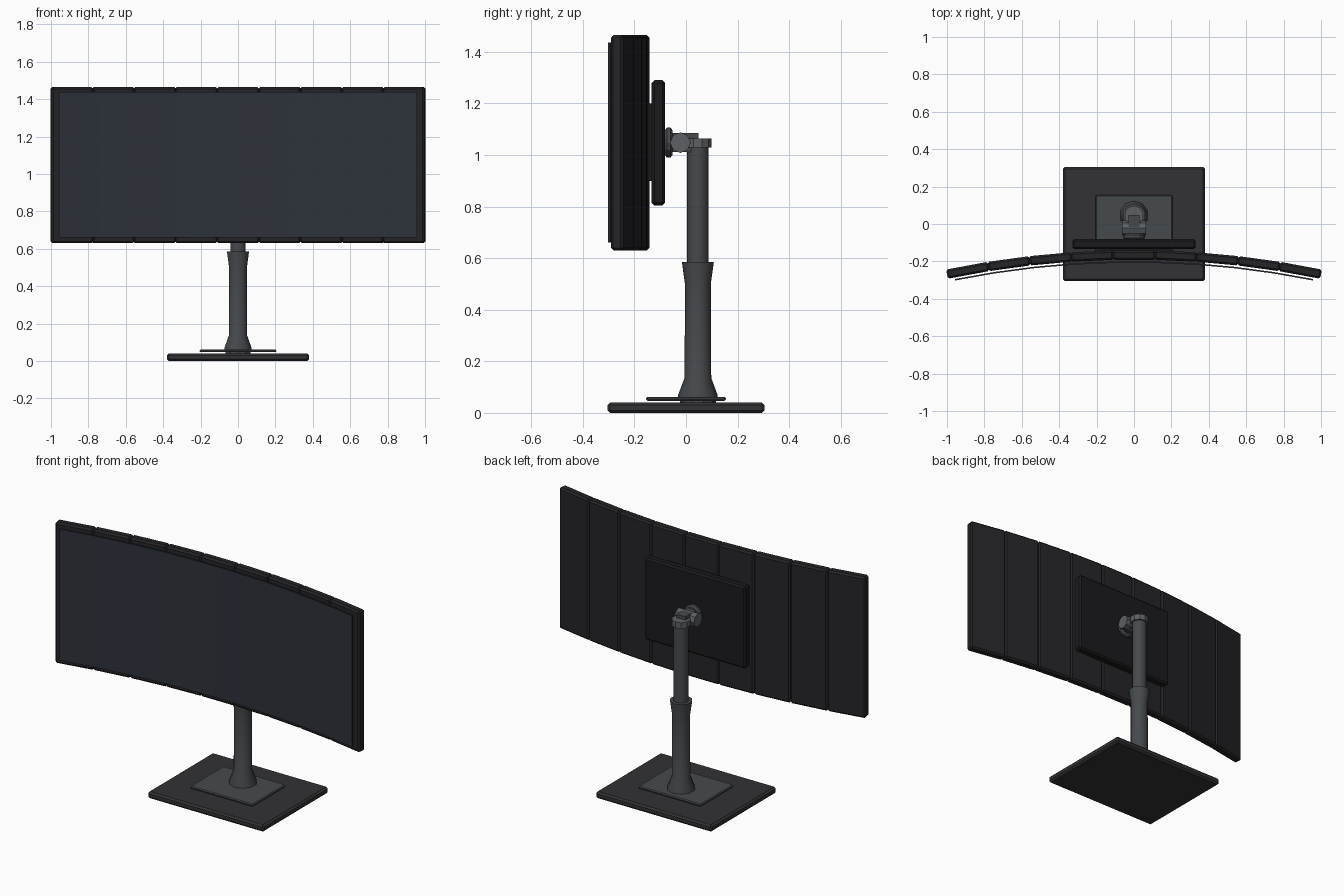
import bpy, bmesh, math
from mathutils import Matrix, Vector

if "Cube" in bpy.data.objects:
    bpy.data.objects.remove(bpy.data.objects["Cube"])


def material(name, r, g, b):
    m = bpy.data.materials.new(name)
    m.diffuse_color = (r, g, b, 1)
    m.use_nodes = True
    m.node_tree.nodes["Principled BSDF"].inputs["Base Color"].default_value = m.diffuse_color
    return m


SHELL = material("shell_black", 0.018, 0.018, 0.021)
BACK = material("mount_black", 0.011, 0.011, 0.013)
GLASS = material("screen_glass", 0.026, 0.031, 0.042)
BASE = material("base_grey", 0.032, 0.032, 0.035)
METAL = material("stand_metal", 0.062, 0.068, 0.074)
JOINT = material("joint_metal", 0.11, 0.12, 0.13)


def finish(name, bm, mat, bevel=0, smooth=None):
    if bevel:
        bmesh.ops.bevel(bm, geom=bm.edges[:], offset=bevel, segments=1, affect='EDGES')
    bmesh.ops.recalc_face_normals(bm, faces=bm.faces)
    mesh = bpy.data.meshes.new(name)
    bm.to_mesh(mesh)
    bm.free()
    mesh.materials.append(mat)
    ob = bpy.data.objects.new(name, mesh)
    bpy.context.collection.objects.link(ob)
    if smooth:
        bpy.context.view_layer.objects.active = ob
        ob.select_set(True)
        bpy.ops.object.shade_smooth_by_angle(angle=math.radians(smooth))
        ob.select_set(False)
    return ob


def box(name, lo, hi, mat, bevel=0):
    lo, hi = Vector(lo), Vector(hi)
    bm = bmesh.new()
    bmesh.ops.create_cube(bm, size=1)
    bmesh.ops.scale(bm, vec=hi - lo, verts=bm.verts)
    bmesh.ops.translate(bm, vec=(lo + hi) / 2, verts=bm.verts)
    return finish(name, bm, mat, bevel)


def lathe(name, profile, mat, origin, sides, rot=Matrix(), smooth=None):
    """Closed turned part from (radius, height) rings, capped at both ends."""
    bm = bmesh.new()
    rings = []
    for r, h in profile:
        ring = []
        for i in range(sides):
            a = 2 * math.pi * i / sides + math.pi / 2
            p = rot @ Vector((r * math.cos(a), r * math.sin(a), h))
            ring.append(bm.verts.new(p + Vector(origin)))
        rings.append(ring)
    for a, b in zip(rings, rings[1:]):
        for i in range(sides):
            j = (i + 1) % sides
            bm.faces.new((a[i], a[j], b[j], b[i]))
    bm.faces.new(rings[0])
    bm.faces.new(rings[-1])
    return finish(name, bm, mat, smooth=smooth)


# Foot: slab, raised plate and the spacer between them
box("base_slab", (-0.38, -0.305, 0), (0.38, 0.305, 0.04), BASE, 0.01)
lathe("base_spacer", [(0.07, 0.035), (0.07, 0.052)], METAL, (0, 0.046, 0), 10)
box("base_plate", (-0.205, -0.155, 0.047), (0.205, 0.155, 0.062), METAL, 0.005)

# Telescoping column
PY = 0.046
lathe("lower_column", [(0.077, 0.06), (0.077, 0.068), (0.052, 0.135), (0.05, 0.42),
                       (0.05, 0.50), (0.062, 0.585)], METAL, (0, PY, 0), 10, smooth=40)
lathe("upper_column", [(0.042, 0.50), (0.042, 1.035)], METAL, (0, PY, 0), 10, smooth=40)
lathe("column_collar", [(0.052, 1.03), (0.052, 1.065)], JOINT, (0, PY, 0), 10)

# Tilt joint
box("joint_arm", (-0.03, -0.06, 1.012), (0.03, 0.048, 1.085), METAL)
lathe("tilt_knuckle", [(0.04, -0.064), (0.04, 0.064)], JOINT, (0, -0.022, 1.048), 8,
      Matrix.Rotation(math.pi / 2, 3, 'Y'))
lathe("mount_disc", [(0.048, -0.03), (0.058, -0.022), (0.058, -0.008), (0.048, 0)], METAL,
      (0, -0.052, 1.048), 12, Matrix.Rotation(-math.pi / 2, 3, 'X'))
box("rear_mount_plate", (-0.33, -0.133, 0.805), (0.33, -0.081, 1.29), BACK, 0.01)
box("panel_bridge", (-0.2, -0.15, 0.9), (0.2, -0.125, 1.2), BACK)

# Curved display: nine bevelled shell segments along an arc
R, N, MID = 4.9, 9, -0.165
centre = Vector((0, MID - R, 0))
step = 2 * math.asin(0.998 / R) / N
chord = 2 * R * math.sin(step / 2)
for k in range(N):
    t = (k - (N - 1) / 2) * step
    bm = bmesh.new()
    bmesh.ops.create_cube(bm, size=1)
    bmesh.ops.scale(bm, vec=(chord + 0.004, 0.05, 0.835), verts=bm.verts)
    bmesh.ops.bevel(bm, geom=bm.edges[:], offset=0.01, segments=1, affect='EDGES')
    place = (Matrix.Translation(centre + Vector((0, 0, 1.0475)))
             @ Matrix.Rotation(-t, 4, 'Z') @ Matrix.Translation((0, R * math.cos(step / 2), 0)))
    bmesh.ops.transform(bm, matrix=place, verts=bm.verts)
    finish(f"shell_segment_{k + 1}", bm, SHELL)

# Screen glass: a thin strip following the same arc
bm = bmesh.new()
half = math.asin(0.957 / (R - 0.04))
rows = []
for k in range(N + 1):
    t = -half + 2 * half * k / N
    ring = [(R - 0.034, 0.66), (R - 0.042, 0.66), (R - 0.042, 1.437), (R - 0.034, 1.437)]
    rows.append([bm.verts.new((r * math.sin(t), centre.y + r * math.cos(t), z)) for r, z in ring])
for a, b in zip(rows, rows[1:]):
    for i in range(4):
        j = (i + 1) % 4
        bm.faces.new((a[i], a[j], b[j], b[i]))
bm.faces.new(rows[0])
bm.faces.new(rows[-1])
finish("screen_glass", bm, GLASS, smooth=30)
